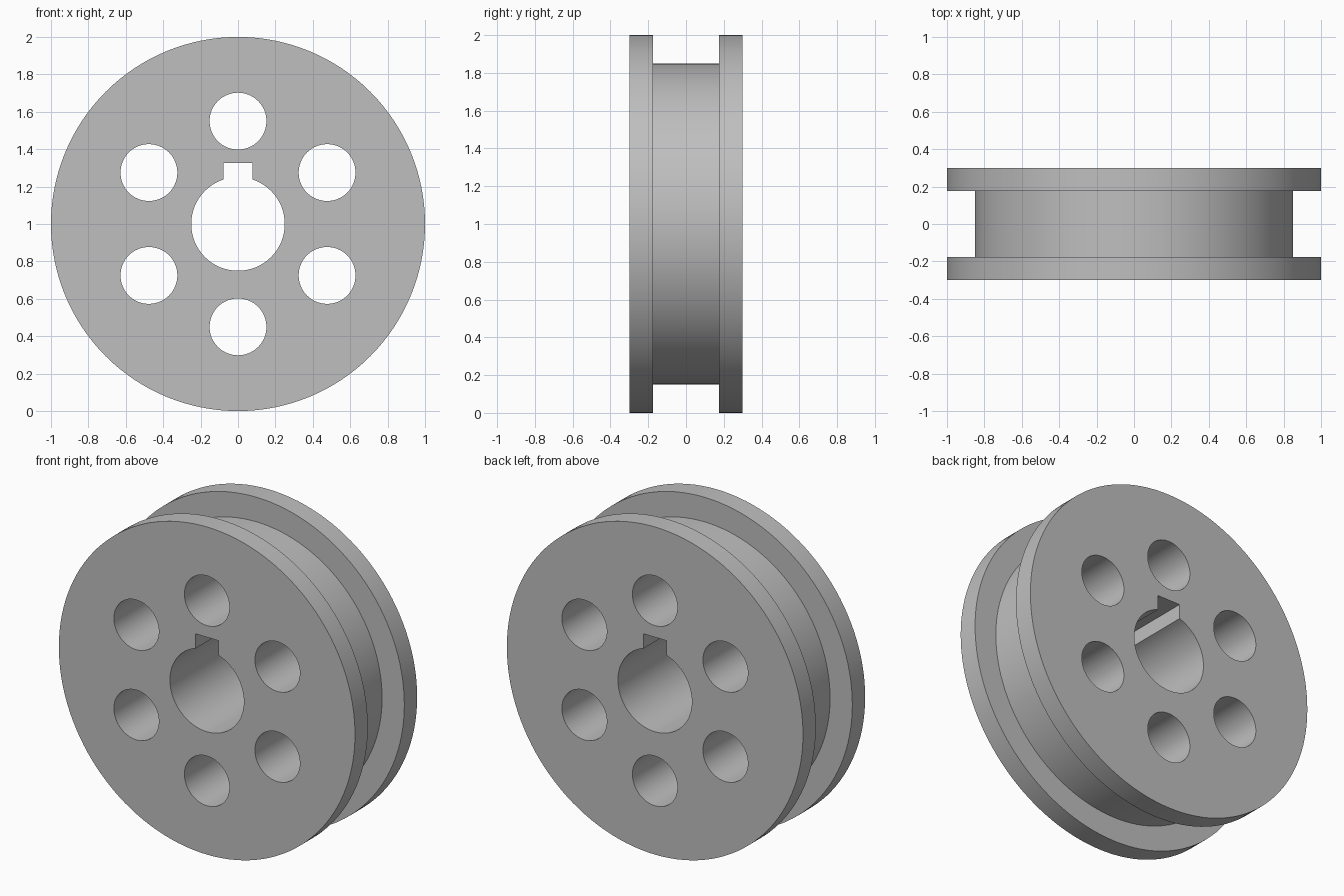
import bpy, bmesh
from math import pi, sin, cos, radians
from mathutils import Vector, Matrix

cube = bpy.data.objects.get("Cube")
if cube:
    bpy.data.objects.remove(cube, do_unlink=True)

RADIUS, GROOVE_RADIUS, BORE_RADIUS = 1.0, 0.85, 0.25
HALF_WIDTH, GROOVE_HALF = 0.3, 0.176
HOLE_RADIUS, HOLE_RING, HOLES = 0.152, 0.55, 6
KEY_WIDTH, KEY_TOP = 0.155, 0.327
CENTRE = Vector((0, 0, RADIUS))

grey = bpy.data.materials.new("grey metal")
grey.use_nodes = True
colour = (0.52, 0.52, 0.52, 1)
grey.diffuse_color = colour
grey.node_tree.nodes["Principled BSDF"].inputs["Base Color"].default_value = colour


def make_object(name, bm):
    bmesh.ops.recalc_face_normals(bm, faces=bm.faces)
    mesh = bpy.data.meshes.new(name)
    bm.to_mesh(mesh)
    bm.free()
    mesh.materials.append(grey)
    obj = bpy.data.objects.new(name, mesh)
    bpy.context.collection.objects.link(obj)
    return obj


def lathe(name, profile, segments, centre):
    """Solid of revolution about a y-directed axis, from (radius, y) points."""
    bm = bmesh.new()
    rings = []
    for r, y in profile:
        angles = [2 * pi * i / segments for i in range(segments)]
        rings.append([bm.verts.new(centre + Vector((r * cos(a), y, r * sin(a))))
                      for a in angles])
    for a, b in zip(rings, rings[1:]):
        for i in range(segments):
            j = (i + 1) % segments
            bm.faces.new((a[i], a[j], b[j], b[i]))
    bm.faces.new(rings[0])
    bm.faces.new(rings[-1])
    return make_object(name, bm)


# Flanged wheel body with a square groove around the rim
wheel = lathe("grooved_wheel", [
    (RADIUS, -HALF_WIDTH), (RADIUS, -GROOVE_HALF),
    (GROOVE_RADIUS, -GROOVE_HALF), (GROOVE_RADIUS, GROOVE_HALF),
    (RADIUS, GROOVE_HALF), (RADIUS, HALF_WIDTH)], 128, CENTRE)

# Cutters: central bore, ring of holes and keyway
def round_cutter(name, radius, centre):
    return lathe(name, [(radius, -0.5), (radius, 0.5)], 64, centre)

cutters = [round_cutter("bore_cutter", BORE_RADIUS, CENTRE)]
for i in range(HOLES):
    a = radians(90) + 2 * pi * i / HOLES
    offset = Vector((cos(a), 0, sin(a))) * HOLE_RING
    cutters.append(round_cutter("hole_cutter", HOLE_RADIUS, CENTRE + offset))

key = bmesh.new()
bmesh.ops.create_cube(key, size=1, matrix=Matrix.Translation(
    CENTRE + Vector((0, 0, KEY_TOP / 2))) @ Matrix.Diagonal((KEY_WIDTH, 1, KEY_TOP, 1)))
cutters.append(make_object("keyway_cutter", key))

# Cut the openings, then discard the cutters
bpy.ops.object.select_all(action='DESELECT')
wheel.select_set(True)
bpy.context.view_layer.objects.active = wheel
for cutter in cutters:
    cutter.hide_render = True
    mod = wheel.modifiers.new(cutter.name, 'BOOLEAN')
    mod.operation = 'DIFFERENCE'
    mod.solver = 'EXACT'
    mod.object = cutter
    bpy.ops.object.modifier_apply(modifier=mod.name)
    bpy.data.objects.remove(cutter, do_unlink=True)

bpy.ops.object.shade_smooth_by_angle(angle=radians(30))
